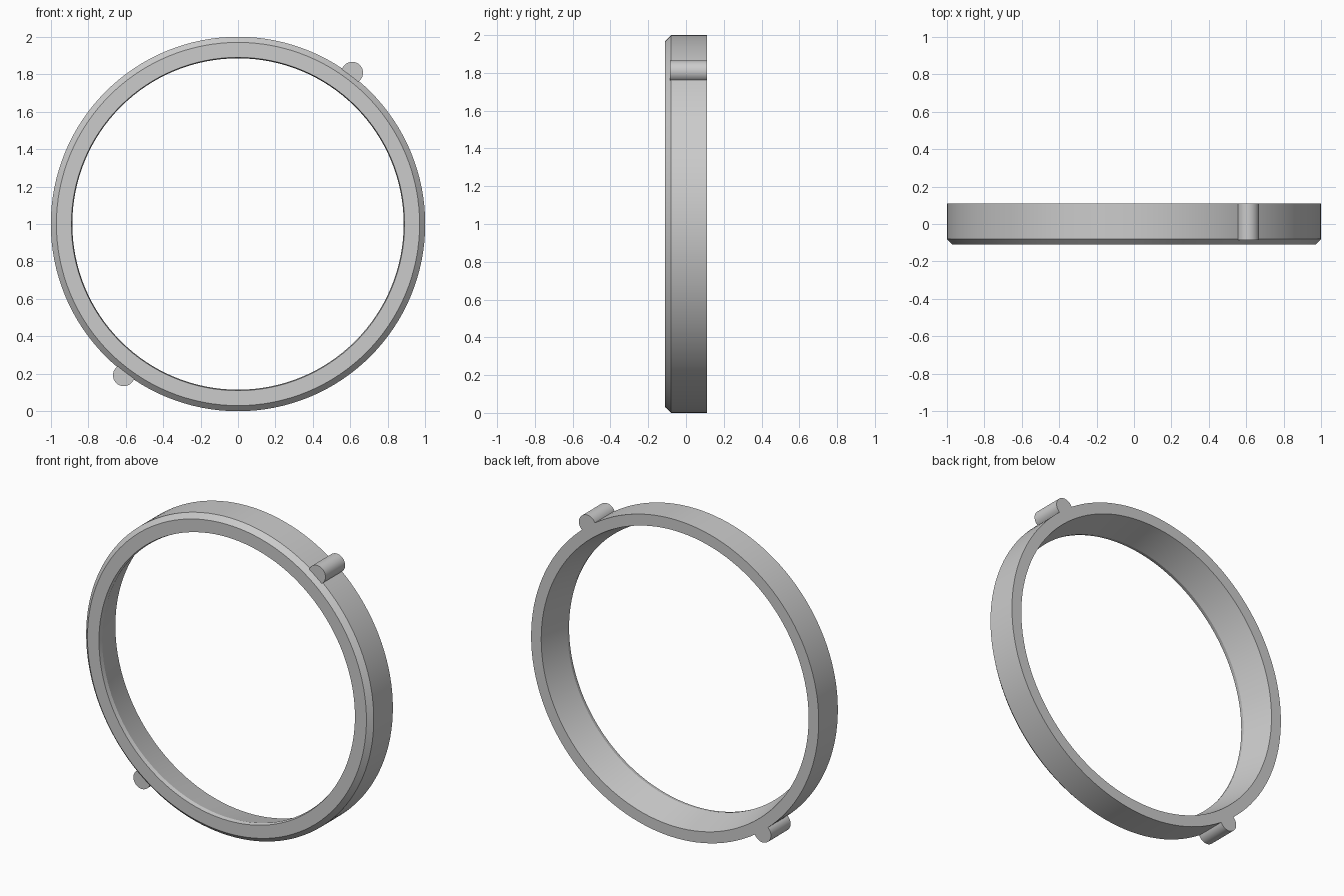
import bpy, bmesh, math
from mathutils import Matrix, Vector

cube = bpy.data.objects.get("Cube")
if cube:
    bpy.data.objects.remove(cube, do_unlink=True)

grey = bpy.data.materials.new("light_grey")
grey.use_nodes = True
colour = (0.6, 0.6, 0.6, 1)
grey.diffuse_color = colour
grey.node_tree.nodes["Principled BSDF"].inputs["Base Color"].default_value = colour


def add_object(name, bm):
    bmesh.ops.recalc_face_normals(bm, faces=bm.faces)
    mesh = bpy.data.meshes.new(name)
    bm.to_mesh(mesh)
    bm.free()
    mesh.materials.append(grey)
    obj = bpy.data.objects.new(name, mesh)
    bpy.context.collection.objects.link(obj)
    return obj


# Ring: closed (radius, y) section turned about the y axis
section = [(0.97, -0.11), (1.0, -0.08), (1.0, 0.11),
           (0.93, 0.11), (0.885, -0.085), (0.89, -0.11)]
bm = bmesh.new()
verts = [bm.verts.new((r, y, 1)) for r, y in section]
edges = [bm.edges.new((verts[i - 1], verts[i])) for i in range(len(verts))]
bmesh.ops.spin(bm, geom=verts + edges, cent=(0, 0, 1), axis=(0, 1, 0),
               angle=math.tau, steps=128, use_merge=True)
bmesh.ops.remove_doubles(bm, verts=bm.verts, dist=0.0001)
ring = add_object("ring", bm)

# Two opposite round pegs, joined flush with the back face
front, back = -0.085, 0.11
for side in (1, -1):
    bm = bmesh.new()
    place = Matrix.Translation(Vector((0.61 * side, (front + back) / 2, 1 + 0.808 * side)))
    bmesh.ops.create_cone(bm, cap_ends=True, segments=40, radius1=0.058, radius2=0.058,
                          depth=back - front,
                          matrix=place @ Matrix.Rotation(math.pi / 2, 4, "X"))
    peg = add_object("peg", bm)
    union = ring.modifiers.new("join_peg", "BOOLEAN")
    union.operation = "UNION"
    union.solver = "EXACT"
    union.object = peg
    bpy.context.view_layer.objects.active = ring
    bpy.ops.object.modifier_apply(modifier=union.name)
    bpy.data.objects.remove(peg, do_unlink=True)

# Smooth curved walls, sharp rims
bpy.ops.object.select_all(action="DESELECT")
ring.select_set(True)
bpy.context.view_layer.objects.active = ring
bpy.ops.object.shade_smooth_by_angle(angle=math.radians(20))
